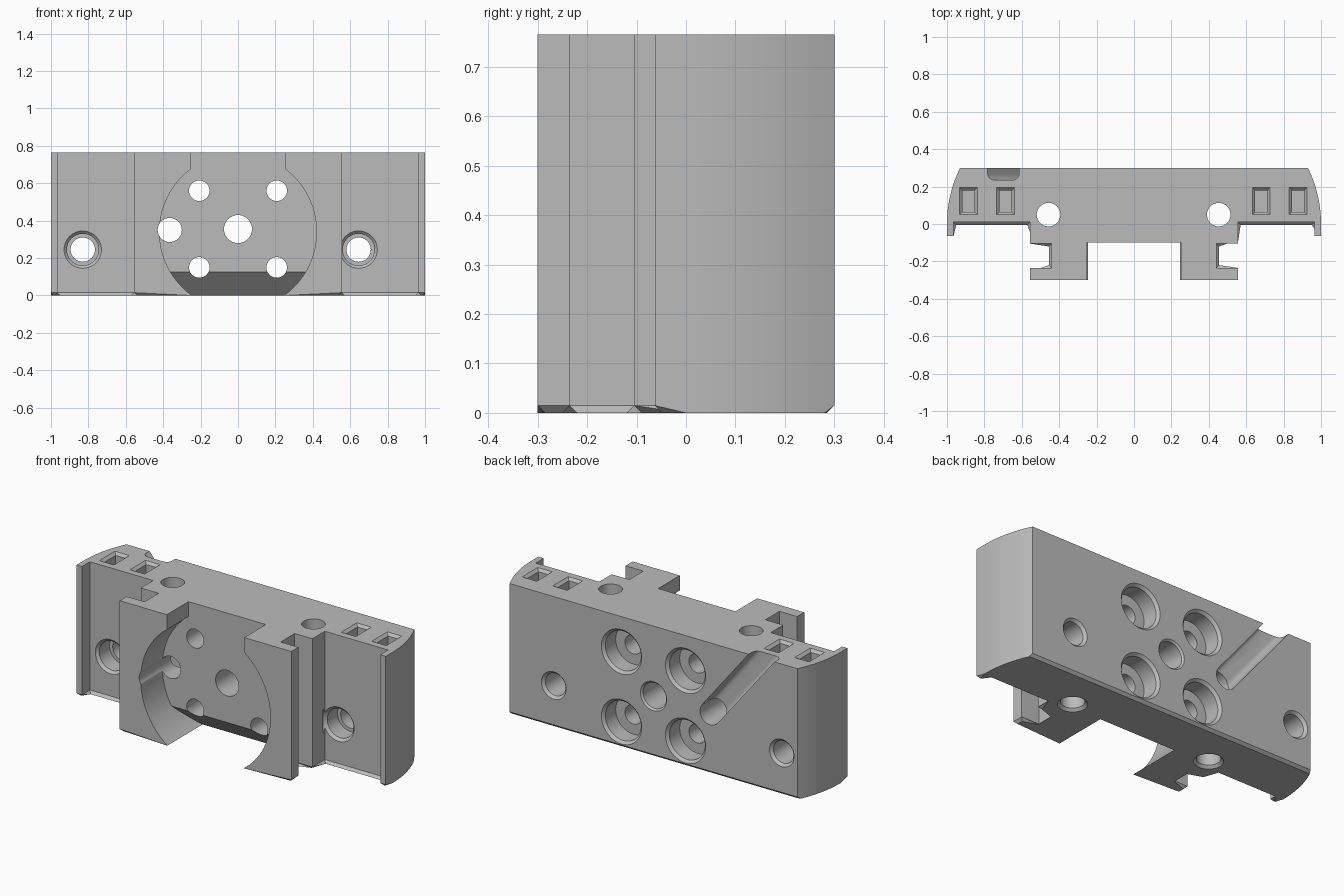
import bpy, bmesh, math
from mathutils import Matrix, Vector

cube = bpy.data.objects.get("Cube")
if cube:
    bpy.data.objects.remove(cube, do_unlink=True)

HEIGHT = 0.765
grey = bpy.data.materials.new("light_grey")
grey.use_nodes = True
colour = (0.5, 0.5, 0.5, 1)
grey.diffuse_color = colour
grey.node_tree.nodes["Principled BSDF"].inputs["Base Color"].default_value = colour


def finish(name, bm):
    bmesh.ops.recalc_face_normals(bm, faces=bm.faces)
    mesh = bpy.data.meshes.new(name)
    bm.to_mesh(mesh)
    bm.free()
    mesh.materials.append(grey)
    obj = bpy.data.objects.new(name, mesh)
    bpy.context.collection.objects.link(obj)
    return obj


def loft(rings):
    """Skin equal-sized point rings and cap both ends."""
    bm = bmesh.new()
    loops = [[bm.verts.new(p) for p in ring] for ring in rings]
    for a, b in zip(loops, loops[1:]):
        for i in range(len(a)):
            j = (i + 1) % len(a)
            bm.faces.new((a[i], a[j], b[j], b[i]))
    bm.faces.new(loops[0])
    bm.faces.new(loops[-1])
    return bm


def arc(cx, cy, r, start, end, steps):
    return [(cx + r * math.cos(start + (end - start) * i / steps),
             cy + r * math.sin(start + (end - start) * i / steps)) for i in range(steps + 1)]


# Main body: mirrored plan outline, extruded, chamfered along the foot
half = [(0.25, -0.3), (0.555, -0.3), (0.555, -0.235), (0.44, -0.235),
        (0.44, -0.105), (0.555, -0.105), (0.555, 0.01), (0.965, 0.01),
        (0.965, -0.063), (1, -0.063)]
half += arc(0.32, 0, 0.68, 0, math.asin(0.3 / 0.68), 14)
outline = half + [(-x, y) for x, y in reversed(half)]
bm = loft([[(x, y, z) for x, y in outline] for z in (0, HEIGHT)])
foot = [e for e in bm.edges if all(v.co.z < 0.001 for v in e.verts)]
bmesh.ops.bevel(bm, geom=foot, offset=0.015, segments=1, affect='EDGES')
body = finish("mount_body", bm)


def cut(bm):
    cutter = finish("cutter", bm)
    cutter.hide_render = True
    mod = body.modifiers.new("cut", 'BOOLEAN')
    mod.operation = 'DIFFERENCE'
    mod.solver = 'EXACT'
    mod.object = cutter
    bpy.context.view_layer.objects.active = body
    bpy.ops.object.modifier_apply(modifier=mod.name)
    bpy.data.objects.remove(cutter, do_unlink=True)


def bore(a, b, profile, axis='Y'):
    """Round hole through (a, b); profile lists (radius, position on axis)."""
    rings = []
    for r, t in profile:
        ring = arc(a, b, r, 0, math.tau, 40)[:-1]
        rings.append([(u, t, v) if axis == 'Y' else (u, v, t) for u, v in ring])
    cut(loft(rings))


# Round front recess with an open neck and a sloping lower floor
R, CZ = 0.42, 0.34
neck = math.acos(0.25 / R)
recess = arc(0, CZ, R, neck, neck - math.pi - 2 * neck, 72)
recess += [(-0.25, 0.9), (0.25, 0.9)]
bm = loft([[(x, y, z) for x, z in recess] for y in (-0.4, -0.1)])
bmesh.ops.bisect_plane(bm, geom=bm.verts[:] + bm.edges[:] + bm.faces[:],
                       plane_co=(0, 0, 0.125), plane_no=(0, 0, 1))
for v in bm.verts:
    if v.co.y > -0.2 and v.co.z < 0.125:
        v.co.y += 0.125 - v.co.z
cut(bm)

# Centre bore and four counterbored screw holes
bore(0, 0.355, [(0.075, -0.4), (0.075, 0.29), (0.095, 0.31)])
for x in (-0.207, 0.207):
    for z in (0.15, 0.56):
        bore(x, z, [(0.055, -0.4), (0.055, 0.19), (0.115, 0.19), (0.115, 0.285), (0.145, 0.315)])

# Outer screw holes, recessed at the front
for x in (-0.83, 0.645):
    bore(x, 0.245, [(0.115, -0.005), (0.085, 0.025), (0.085, 0.12), (0.065, 0.12),
                    (0.065, 0.285), (0.09, 0.31)])

# Vertical pin holes, chamfered underneath
for x in (-0.457, 0.453):
    bore(x, 0.05, [(0.093, -0.015), (0.063, 0.015), (0.063, 0.9)], 'Z')

# Diagonal cable groove on the back, ending in a through hole
start = Vector((-0.365, 0, 0.35))
along = Vector((-0.627, 0, 0.78)).normalized()
side = Vector((along.z, 0, -along.x))
section = [(-0.065, 0.35)] + arc(-0.035, 0.265, 0.03, math.pi, 1.5 * math.pi, 5)
section += arc(0.035, 0.265, 0.03, 1.5 * math.pi, math.tau, 5) + [(0.065, 0.35)]
cut(loft([[start + along * t + side * u + Vector((0, y, 0)) for u, y in section]
          for t in (0, 0.7)]))
bore(start.x, start.z, [(0.0645, -0.4), (0.0645, 0.35)])

# Rectangular pockets in the top, with chamfered rims
for x in (-0.885, -0.687, 0.68, 0.877):
    rings = []
    for w, d, z in ((0.032, 0.057, HEIGHT - 0.12), (0.032, 0.057, HEIGHT - 0.015),
                    (0.062, 0.087, HEIGHT + 0.015)):
        rings.append([(x + sx * w, 0.122 + sy * d, z)
                      for sx, sy in ((-1, -1), (1, -1), (1, 1), (-1, 1))])
    cut(loft(rings))

# Smooth the curved walls, keep edges crisp
bpy.ops.object.select_all(action='DESELECT')
body.select_set(True)
bpy.context.view_layer.objects.active = body
bpy.ops.object.shade_smooth_by_angle(angle=math.radians(25))
